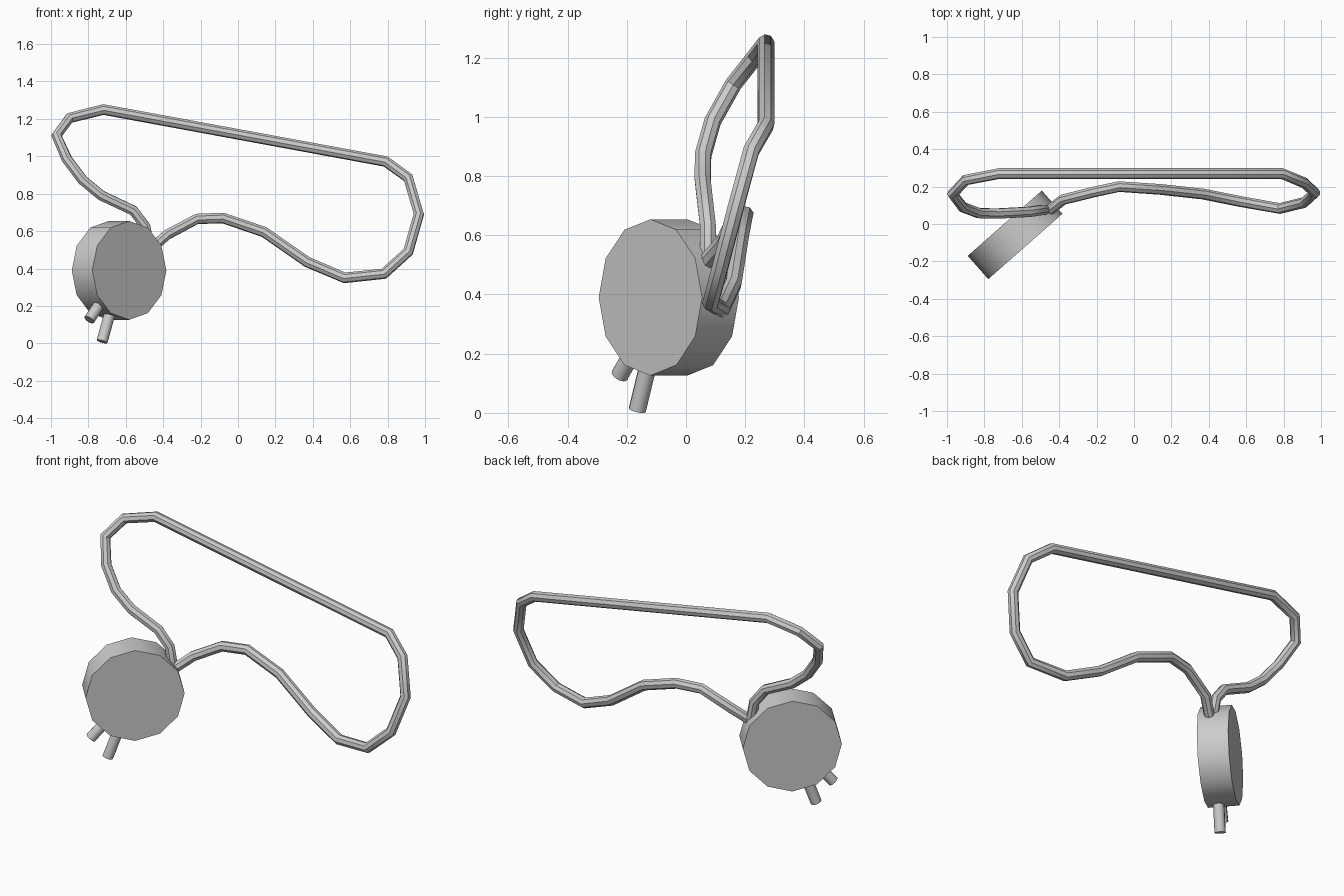
import bpy
import math
from mathutils import Vector

cube = bpy.data.objects.get("Cube")
if cube:
    bpy.data.objects.remove(cube, do_unlink=True)

GREY = (0.6, 0.6, 0.6, 1)
mat = bpy.data.materials.new("light grey")
mat.use_nodes = True
mat.diffuse_color = GREY
mat.node_tree.nodes["Principled BSDF"].inputs["Base Color"].default_value = GREY

# Drum frame: horizontal axis, and the sideways direction across its round face
CENTRE = Vector((-0.636, -0.058, 0.39))
TURN = math.radians(41.4)
ACROSS = Vector((math.cos(TURN), math.sin(TURN), 0))
AXIS = Vector((math.sin(TURN), -math.cos(TURN), 0))
UP = Vector((0, 0, 1))


def finish(obj, name):
    obj.name = name
    obj.data.materials.append(mat)
    bpy.ops.object.shade_smooth_by_angle(angle=math.radians(40))
    return obj


def cylinder(name, start, end, radius, sides, spin=0):
    direction = end - start
    bpy.ops.mesh.primitive_cylinder_add(
        vertices=sides, radius=radius, depth=direction.length,
        location=(start + end) / 2)
    obj = bpy.context.object
    obj.rotation_euler = direction.to_track_quat("Z", "Y").to_euler()
    return finish(obj, name)


# Twelve-sided drum
cylinder("drum", CENTRE - AXIS * 0.083, CENTRE + AXIS * 0.083, 0.264, 12)

# Two short pegs pointing outwards from the rim
for name, angle, reach in (("long_peg", 250, 0.405), ("short_peg", 229, 0.35)):
    a = math.radians(angle)
    out = ACROSS * math.cos(a) + UP * math.sin(a)
    base = CENTRE + AXIS * 0.02
    cylinder(name, base + out * 0.2, base + out * reach, 0.03, 10)

# Looped cord that leaves the drum and returns to it
path = [
    (-0.47, 0.06, 0.5), (-0.38, 0.13, 0.58), (-0.22, 0.17, 0.665),
    (-0.08, 0.2, 0.67), (0.14, 0.185, 0.595), (0.37, 0.16, 0.435),
    (0.57, 0.12, 0.35), (0.78, 0.083, 0.372), (0.91, 0.115, 0.49),
    (0.967, 0.167, 0.69), (0.91, 0.22, 0.885), (0.79, 0.27, 0.972),
    (-0.72, 0.27, 1.25), (-0.9, 0.235, 1.205), (-0.97, 0.16, 1.11),
    (-0.915, 0.09, 0.985), (-0.83, 0.058, 0.872), (-0.73, 0.056, 0.79),
    (-0.56, 0.065, 0.71), (-0.495, 0.075, 0.625), (-0.475, 0.075, 0.52),
]
curve = bpy.data.curves.new("cord", "CURVE")
curve.dimensions = "3D"
curve.bevel_depth = 0.029
curve.bevel_resolution = 2
curve.use_fill_caps = True
spline = curve.splines.new("POLY")
spline.points.add(len(path) - 1)
for point, co in zip(spline.points, path):
    point.co = (*co, 1)
cord = bpy.data.objects.new("cord", curve)
bpy.context.collection.objects.link(cord)
bpy.ops.object.select_all(action="DESELECT")
cord.select_set(True)
bpy.context.view_layer.objects.active = cord
bpy.ops.object.convert(target="MESH")
finish(bpy.context.object, "cord")
